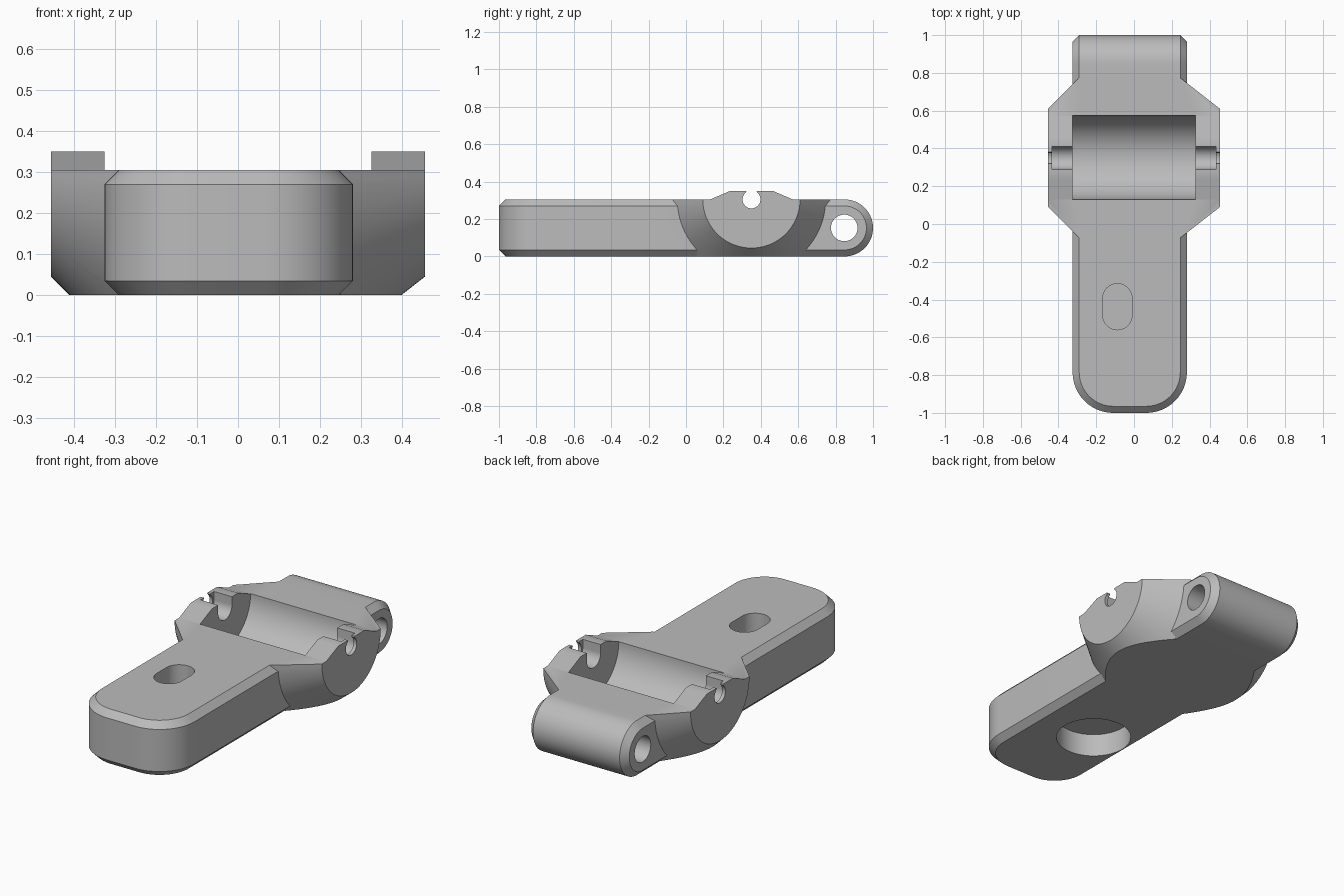
import bpy, bmesh
from math import sin, cos, pi, asin, radians

old = bpy.data.objects.get("Cube")
if old:
    bpy.data.objects.remove(old, do_unlink=True)

grey = bpy.data.materials.new("plain_grey")
grey.use_nodes = True
grey.diffuse_color = (0.5, 0.5, 0.5, 1)
grey.node_tree.nodes["Principled BSDF"].inputs["Base Color"].default_value = grey.diffuse_color

TOP = 0.305          # height of the flat top
CH = 0.035           # edge chamfer
LEFT, RIGHT = -0.325, 0.28
HUB_Y = 0.35


def finish(name, bm):
    bmesh.ops.recalc_face_normals(bm, faces=bm.faces[:])
    mesh = bpy.data.meshes.new(name)
    bm.to_mesh(mesh)
    bm.free()
    mesh.materials.append(grey)
    ob = bpy.data.objects.new(name, mesh)
    bpy.context.collection.objects.link(ob)
    return ob


def arc(cx, cy, r, a0=0.0, a1=2 * pi, n=96):
    return [(cx + r * cos(a0 + (a1 - a0) * i / n), cy + r * sin(a0 + (a1 - a0) * i / n))
            for i in range(n + 1)]


def circle(cx, cy, r, n=96):
    return arc(cx, cy, r, n=n)[:-1]


def hull(name, points):
    bm = bmesh.new()
    for p in points:
        bm.verts.new(p)
    bmesh.ops.convex_hull(bm, input=bm.verts[:])
    loose = [v for v in bm.verts if not v.link_faces]
    bmesh.ops.delete(bm, geom=loose, context='VERTS')
    bmesh.ops.dissolve_limit(bm, angle_limit=radians(0.2), verts=bm.verts[:], edges=bm.edges[:])
    return finish(name, bm)


def prism(name, outline, lo, hi, axis):
    """Extrude an outline along x (outline in y, z) or along z (outline in x, y)."""
    place = (lambda p, t: (t, *p)) if axis == 'x' else (lambda p, t: (*p, t))
    bm = bmesh.new()
    a = [bm.verts.new(place(p, lo)) for p in outline]
    b = [bm.verts.new(place(p, hi)) for p in outline]
    bm.faces.new(a)
    bm.faces.new(b[::-1])
    for i in range(len(a)):
        j = (i + 1) % len(a)
        bm.faces.new((a[i], a[j], b[j], b[i]))
    return finish(name, bm)


def boolean(target, tool, operation):
    mod = target.modifiers.new(operation.lower(), 'BOOLEAN')
    mod.operation, mod.object, mod.solver = operation, tool, 'EXACT'
    bpy.context.view_layer.objects.active = target
    bpy.ops.object.modifier_apply(modifier=mod.name)
    bpy.data.objects.remove(tool, do_unlink=True)


# Chamfered arm: rounded corners at the front, half-round pivot end at the back
points = []
R = 0.215
mid = TOP / 2
for z, inset in ((0, CH), (CH, 0), (TOP - CH, 0), (TOP, CH)):
    for cx, a0 in ((LEFT + R, pi), (RIGHT - R, 1.5 * pi)):
        points += [(x, y, z) for x, y in arc(cx, R - 1, R - inset, a0, a0 + pi / 2, 16)]
for x, inset in ((LEFT, CH), (LEFT + CH, 0), (RIGHT - CH, 0), (RIGHT, CH)):
    points += [(x, y, z) for y, z in arc(1 - mid, mid, mid - inset, -pi / 2, pi / 2, 32)]
body = hull("clamp_body", points)

# Flared hub across the arm
stations = ((-0.455, 0.26), (-0.29, 0.425), (0.25, 0.42), (0.41, 0.26), (0.455, 0.26))
hub = hull("hub", [(x, y, z) for x, r in stations for y, z in circle(HUB_Y, TOP, r)])

# Trim the hub to the arm's height, leaving a raised pad for the two ears
trim = [(-0.3, 0), (1.0, 0), (1.0, TOP), (0.57, TOP), (0.465, 0.35),
        (0.235, 0.35), (0.13, TOP), (-0.3, TOP)]
boolean(hub, prism("hub_trim", trim, -0.6, 0.6, 'x'), 'INTERSECT')
boolean(body, hub, 'UNION')

# Round channel between the ears
boolean(body, prism("channel", circle(HUB_Y + 0.002, TOP, 0.223), -0.325, 0.325, 'x'), 'DIFFERENCE')

# Pin seats: a wide slot inside each ear and a snap-in keyhole through its outer wall
half = asin(0.027 / 0.048)
wide = arc(HUB_Y, TOP, 0.061, pi, 2 * pi, 32) + [(HUB_Y + 0.061, 0.5), (HUB_Y - 0.061, 0.5)]
keyhole = arc(HUB_Y, TOP, 0.048, pi / 2 + half, 2.5 * pi - half, 48)
keyhole += [(HUB_Y + s * w, z) for s, w, z in
            ((1, 0.032, 0.352), (1, 0.032, 0.4), (-1, 0.032, 0.4), (-1, 0.032, 0.352))]
for s in (-1, 1):
    boolean(body, prism("pin_slot", wide, *sorted((s * 0.3, s * 0.435)), 'x'), 'DIFFERENCE')
    boolean(body, prism("pin_keyhole", keyhole, *sorted((s * 0.4, s * 0.5)), 'x'), 'DIFFERENCE')

# Pivot hole through the back end
boolean(body, prism("pivot_hole", circle(0.846, mid, 0.071, 64), -0.5, 0.5, 'x'), 'DIFFERENCE')

# Oblong pocket in the top and round recess in the underside
px, py, pr = -0.088, -0.438, 0.078
pocket = arc(px, py + 0.044, pr, 0, pi, 24) + arc(px, py - 0.044, pr, pi, 2 * pi, 24)
boolean(body, prism("top_pocket", pocket, 0.165, 0.5, 'z'), 'DIFFERENCE')
boolean(body, prism("bottom_recess", circle(px, py, 0.197), -0.2, 0.13, 'z'), 'DIFFERENCE')

# Smooth curves, crisp edges
bpy.ops.object.select_all(action='DESELECT')
body.select_set(True)
bpy.context.view_layer.objects.active = body
bpy.ops.object.shade_smooth_by_angle(angle=radians(25))
